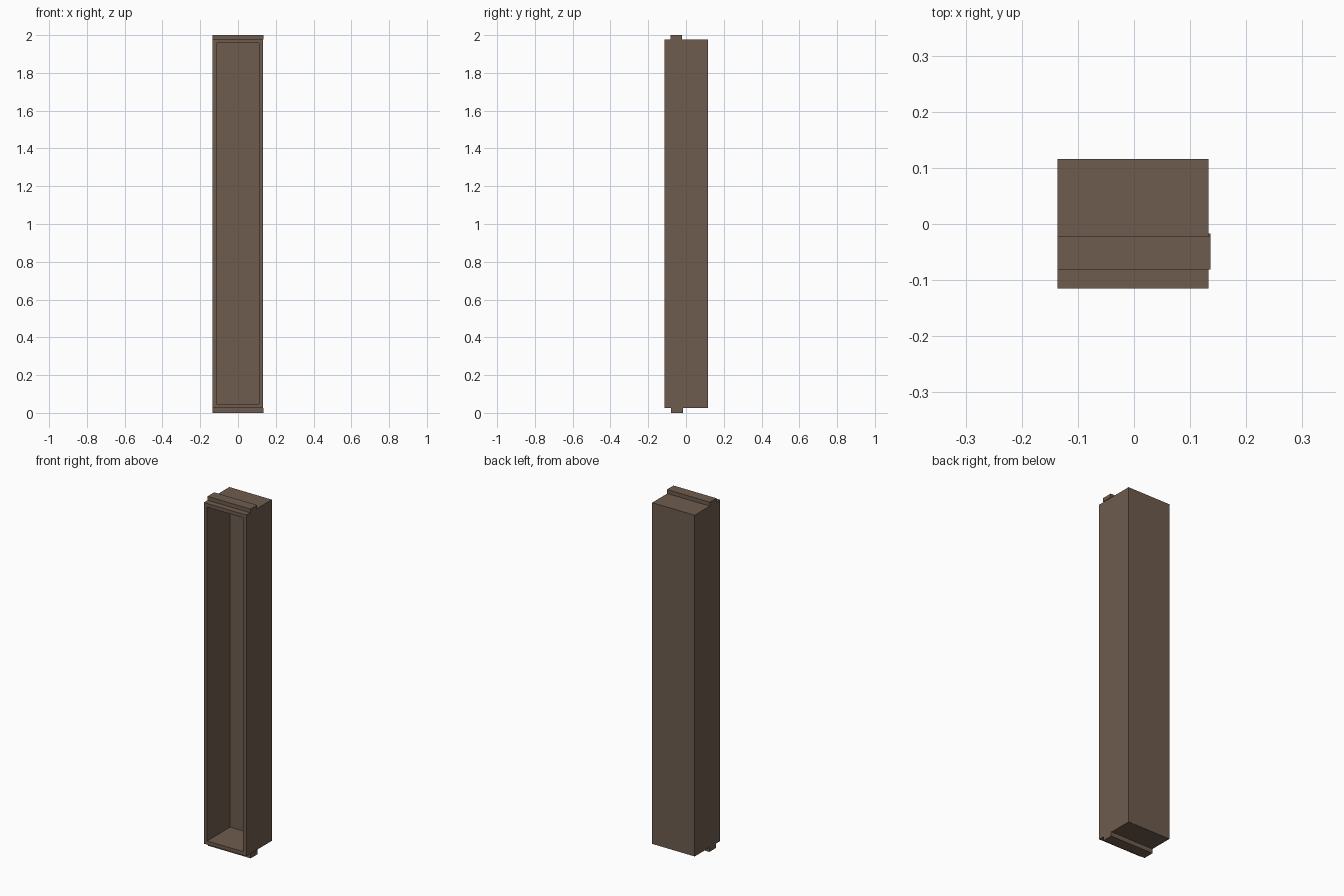
import bpy, bmesh
from mathutils import Vector

if "Cube" in bpy.data.objects:
    bpy.data.objects.remove(bpy.data.objects["Cube"])

brown = bpy.data.materials.new("dark_brown")
brown.diffuse_color = (0.157, 0.107, 0.077, 1.0)
brown.use_nodes = True
brown.node_tree.nodes["Principled BSDF"].inputs["Base Color"].default_value = brown.diffuse_color


def box_mesh(lo, hi):
    """Axis-aligned box between two corners."""
    bm = bmesh.new()
    bmesh.ops.create_cube(bm, size=1)
    lo, hi = Vector(lo), Vector(hi)
    for v in bm.verts:
        v.co = Vector([(lo[i] + hi[i]) / 2 + v.co[i] * (hi[i] - lo[i]) for i in range(3)])
    return bm


def finish(name, bm):
    bmesh.ops.recalc_face_normals(bm, faces=bm.faces)
    mesh = bpy.data.meshes.new(name)
    bm.to_mesh(mesh)
    bm.free()
    mesh.materials.append(brown)
    obj = bpy.data.objects.new(name, mesh)
    bpy.context.collection.objects.link(obj)
    return obj


# Hollow cabinet: the front face is inset and pushed back to leave thin walls
bm = box_mesh((-0.136, -0.115, 0.025), (0.133, 0.116, 1.978))
front = min(bm.faces, key=lambda f: f.calc_center_median().y)
bmesh.ops.inset_region(bm, faces=[front], thickness=0.021, use_even_offset=True)
inner = bmesh.ops.extrude_discrete_faces(bm, faces=[front])["faces"][0]
bmesh.ops.translate(bm, verts=inner.verts, vec=(0, 0.208, 0))
finish("cabinet_body", bm)

# Sliding rails above and below the cabinet
finish("top_rail", box_mesh((-0.136, -0.081, 1.978), (0.136, -0.021, 2.0)))
finish("bottom_rail", box_mesh((-0.136, -0.079, 0.0), (0.136, -0.017, 0.025)))
